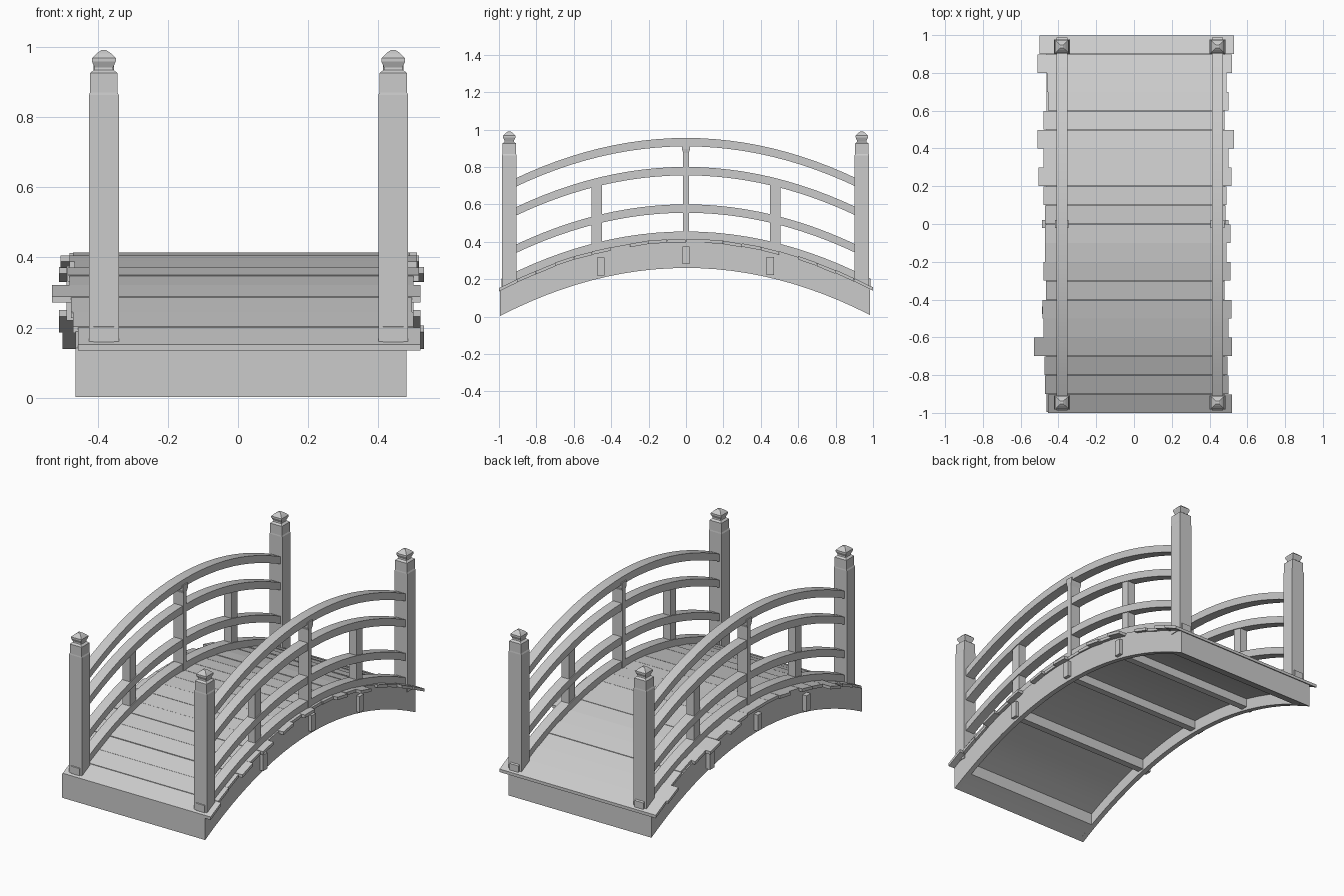
import bpy, bmesh, math, random
from mathutils import Matrix

random.seed(4)
if "Cube" in bpy.data.objects:
    bpy.data.objects.remove(bpy.data.objects["Cube"])

GREY = (0.6, 0.6, 0.6, 1)
mat = bpy.data.materials.new("plain grey")
mat.use_nodes = True
mat.diffuse_color = GREY
mat.node_tree.nodes["Principled BSDF"].inputs["Base Color"].default_value = GREY


def drop(y):
    """Fall of the arch below its crown."""
    return 0.26 * y * y


def finish(name, bm, smooth=False):
    bmesh.ops.recalc_face_normals(bm, faces=bm.faces)
    mesh = bpy.data.meshes.new(name)
    bm.to_mesh(mesh)
    bm.free()
    mesh.materials.append(mat)
    ob = bpy.data.objects.new(name, mesh)
    bpy.context.collection.objects.link(ob)
    if smooth:
        bpy.ops.object.select_all(action='DESELECT')
        ob.select_set(True)
        bpy.context.view_layer.objects.active = ob
        bpy.ops.object.shade_smooth_by_angle(angle=math.radians(30))
    return ob


def loft(name, rings, smooth=False):
    """Skin a list of four-point rings and cap both ends."""
    bm = bmesh.new()
    loops = [[bm.verts.new(p) for p in ring] for ring in rings]
    for a, b in zip(loops, loops[1:]):
        for i in range(4):
            j = (i + 1) % 4
            bm.faces.new((a[i], a[j], b[j], b[i]))
    bm.faces.new(loops[0])
    bm.faces.new(loops[-1])
    return finish(name, bm, smooth)


def arch(name, x0, x1, y0, y1, low, high, steps=24):
    """Beam that follows the arch; low and high are its heights at the crown."""
    rings = []
    for i in range(steps + 1):
        y = y0 + (y1 - y0) * i / steps
        d = drop(y)
        rings.append([(x0, y, low - d), (x1, y, low - d),
                      (x1, y, high - d), (x0, y, high - d)])
    return loft(name, rings, True)


def column(name, x, y, sections):
    """Square column from (half x, half y, z) sections."""
    return loft(name, [[(x - a, y - b, z), (x + a, y - b, z),
                        (x + a, y + b, z), (x - a, y + b, z)]
                       for a, b, z in sections])


# Arched base, hollow underneath
LEFT, RIGHT, FRONT, BACK = -0.462, 0.48, -0.995, 0.985
BOTTOM, TOP, RIM, END = 0.26, 0.4, 0.03, 0.11
arch("base_side_right", LEFT, LEFT + RIM, FRONT, BACK, BOTTOM, TOP)
arch("base_side_left", RIGHT - RIM, RIGHT, FRONT, BACK, BOTTOM, TOP)
arch("base_shell", LEFT + RIM, RIGHT - RIM, FRONT + END, BACK - END, BOTTOM + 0.07, TOP)
arch("base_end_front", LEFT + RIM, RIGHT - RIM, FRONT, FRONT + END, BOTTOM, TOP, 3)
arch("base_end_back", LEFT + RIM, RIGHT - RIM, BACK - END, BACK, BOTTOM, TOP, 3)

# Deck planks of uneven length, from front to back
ends = [(.455, .52), (.47, .50), (.475, .495), (.53, .52), (.48, .50),
        (.485, .515), (.465, .48), (.48, .51), (.47, .49), (.47, .51),
        (.47, .485), (.48, .49), (.505, .515), (.48, .50), (.51, .53),
        (.48, .48), (.455, .50), (.46, .49), (.51, .52), (.50, .53)]
for i, (a, b) in enumerate(ends):
    y0 = -1 + 0.1 * i
    y1 = y0 + 0.0985
    t0, t1 = (0.413 - drop(y) + random.uniform(-.002, .004) for y in (y0, y1))
    loft("plank_%d" % (i + 1),
         [[(x, y0, t0 - .018), (x, y1, t1 - .018), (x, y1, t1), (x, y0, t0)]
          for x in (-a, b)])

# Cross beam ends showing through both sides
for y in (-0.457, 0, 0.45):
    z = 0.328 - drop(y) * 1.1
    column("cross_beam", 0.006, y, [(0.494, 0.02, z - .048), (0.494, 0.02, z + .048)])

# Railings
for side, x in (("right", -0.382), ("left", 0.442)):
    for part, z, reach in (("kerb", .455, .987), ("low_rail", .6, .925),
                           ("middle_rail", .8, .925), ("top_rail", .955, .925)):
        arch(part + "_" + side, x - .029, x + .029, -reach, reach, z - .045, z)

    # Central baluster with a flared head
    column("centre_baluster_" + side, x, 0,
           [(.033, .015, .4), (.033, .015, .875), (.036, .022, .895), (.036, .022, .925)])
    for y in (-.477, .477):
        column("baluster_" + side, x, y, [(.024, .028, .36), (.024, .028, .715)])

    # End posts with collar and pointed finial
    for y in (-.945, .94):
        column("post_" + side, x, y, [(.0425, .038, .16), (.0425, .038, .862)])
        column("post_collar_" + side, x, y,
               [(.0425, .038, .862), (.039, .037, .87), (.039, .037, .925), (.027, .026, .934)])
        column("finial_" + side, x, y,
               [(.027, .026, .934), (.026, .025, .94), (.034, .033, .958),
                (.034, .033, .967), (.02, .019, .981), (.007, .007, .99)])
